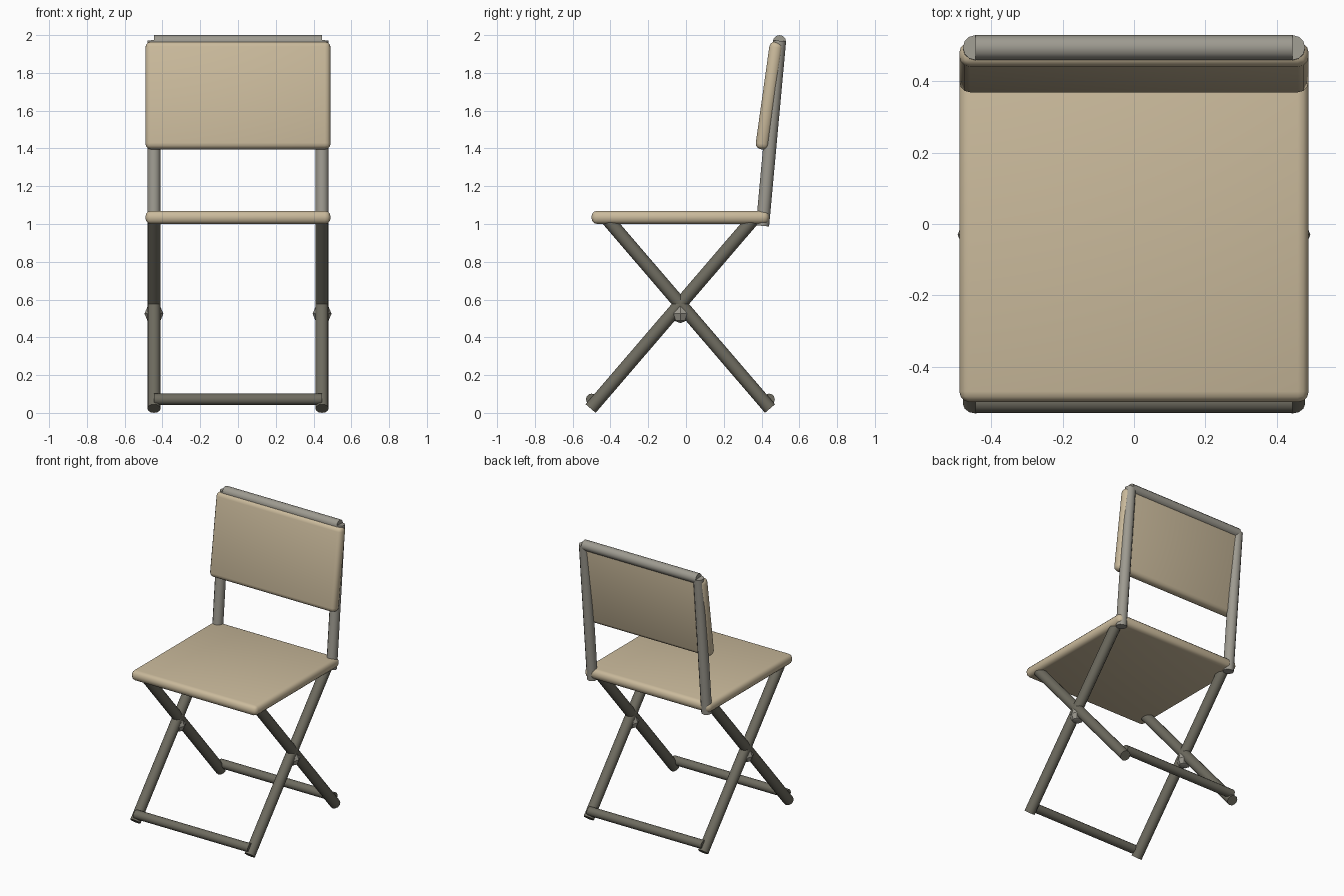
import bpy
import math
from mathutils import Vector

cube = bpy.data.objects.get("Cube")
if cube:
    bpy.data.objects.remove(cube, do_unlink=True)


def make_material(name, rgb):
    mat = bpy.data.materials.new(name)
    mat.use_nodes = True
    color = (*rgb, 1.0)
    mat.diffuse_color = color
    mat.node_tree.nodes["Principled BSDF"].inputs["Base Color"].default_value = color
    return mat


canvas = make_material("tan canvas", (0.59, 0.49, 0.33))
light_metal = make_material("light grey metal", (0.34, 0.325, 0.28))
dark_metal = make_material("dark grey metal", (0.155, 0.147, 0.115))


def finish(obj, name, mat):
    obj.name = name
    obj.data.materials.append(mat)
    bpy.ops.object.shade_smooth_by_angle(angle=math.radians(40))


def tube(name, start, end, radius, mat):
    """Straight round tube between two points."""
    start, end = Vector(start), Vector(end)
    axis = end - start
    bpy.ops.mesh.primitive_cylinder_add(
        vertices=12, radius=radius, depth=axis.length, location=(start + end) / 2,
        rotation=axis.to_track_quat("Z", "Y").to_euler())
    finish(bpy.context.object, name, mat)


def pad(name, center, size, tilt=0.0):
    """Thin board with rounded edges."""
    bpy.ops.mesh.primitive_cube_add(size=1, location=center)
    obj = bpy.context.object
    obj.scale = size
    bpy.ops.object.transform_apply(location=False, rotation=False, scale=True)
    bevel = obj.modifiers.new("rounded edges", "BEVEL")
    bevel.width = 0.03
    bevel.segments = 3
    bpy.ops.object.modifier_apply(modifier=bevel.name)
    obj.rotation_euler.x = tilt
    finish(obj, name, canvas)


SIDE = 0.445       # frame half width
RADIUS = 0.035     # frame tube radius
PIVOT_Y = -0.03    # plane where the legs cross

# Seat and backrest
pad("seat", (0, -0.03, 1.035), (0.98, 0.94, 0.07))
pad("backrest", (0, 0.44, 1.68), (0.98, 0.07, 0.575), math.radians(-8))

# Side frames: crossed legs, pivots and back posts
for side, x in (("left", SIDE), ("right", -SIDE)):
    for end, d in (("front", -1), ("back", 1)):
        tube(f"{side}_{end}_leg",
             (x, PIVOT_Y + d * 0.475, 0.023), (x, PIVOT_Y - d * 0.39, 1.03),
             RADIUS, dark_metal)
    bpy.ops.mesh.primitive_uv_sphere_add(
        segments=8, ring_count=4, radius=0.05, location=(x, PIVOT_Y, 0.525))
    finish(bpy.context.object, f"{side}_pivot", light_metal)
    tube(f"{side}_back_post", (x, 0.405, 0.99), (x, 0.495, 1.97), RADIUS, light_metal)

# Cross bars
for end, d in (("front", -1), ("back", 1)):
    y = PIVOT_Y + d * 0.47
    tube(f"{end}_foot_bar", (-SIDE, y, 0.072), (SIDE, y, 0.072), 0.03, dark_metal)
tube("top_bar", (-SIDE, 0.495, 1.965), (SIDE, 0.495, 1.965), RADIUS, light_metal)
